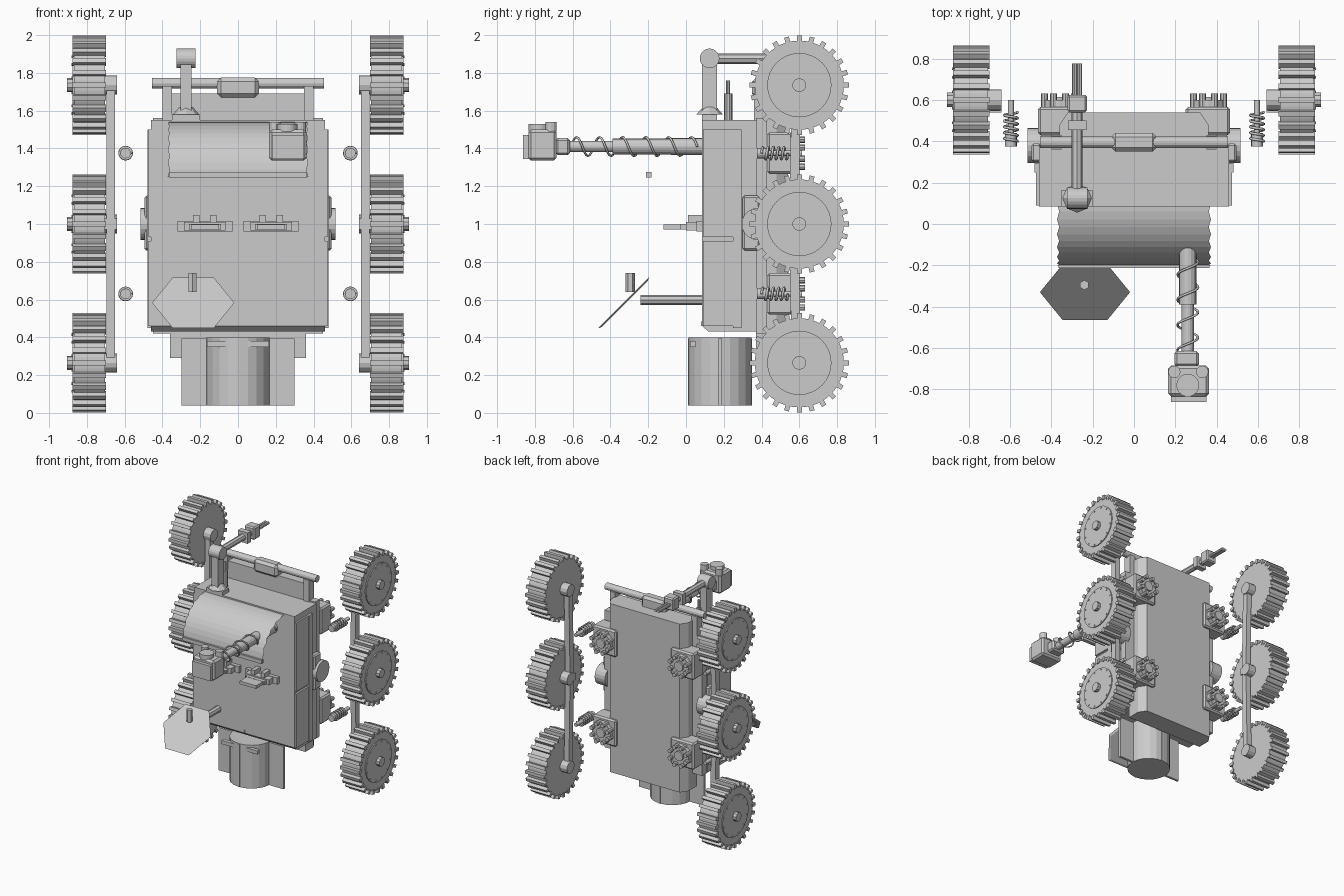
import bpy, bmesh, math
from mathutils import Vector, Matrix

cube = bpy.data.objects.get("Cube")
if cube:
    bpy.data.objects.remove(cube, do_unlink=True)

grey = bpy.data.materials.new("light_grey")
grey.use_nodes = True
grey.diffuse_color = (0.6, 0.6, 0.6, 1)
grey.node_tree.nodes["Principled BSDF"].inputs["Base Color"].default_value = (0.6, 0.6, 0.6, 1)


def finish(name, bm):
    bmesh.ops.recalc_face_normals(bm, faces=bm.faces)
    mesh = bpy.data.meshes.new(name)
    bm.to_mesh(mesh)
    bm.free()
    obj = bpy.data.objects.new(name, mesh)
    mesh.materials.append(grey)
    bpy.context.collection.objects.link(obj)
    return obj


def add_box(bm, x, y, z, turn=Matrix()):
    """Box from three (low, high) ranges."""
    mid = Vector([sum(r) / 2 for r in (x, y, z)])
    size = [r[1] - r[0] for r in (x, y, z)]
    bmesh.ops.create_cube(bm, size=1, matrix=turn @ Matrix.Translation(mid) @ Matrix.Diagonal((*size, 1)))


def add_tube(bm, start, end, r, r2=None, sides=16):
    """Solid cylinder or cone between two points."""
    a, b = Vector(start), Vector(end)
    turn = (b - a).to_track_quat('Z', 'Y').to_matrix().to_4x4()
    bmesh.ops.create_cone(bm, cap_ends=True, segments=sides, radius1=r, radius2=r if r2 is None else r2,
                          depth=(b - a).length, matrix=Matrix.Translation((a + b) / 2) @ turn)


def box(name, x, y, z, bevel=0):
    bm = bmesh.new()
    add_box(bm, x, y, z)
    if bevel:
        bmesh.ops.bevel(bm, geom=bm.edges[:], offset=bevel, segments=1, affect='EDGES')
    return finish(name, bm)


def tube(name, start, end, r, r2=None, sides=16):
    bm = bmesh.new()
    add_tube(bm, start, end, r, r2, sides)
    return finish(name, bm)


def prism(name, points, place, low, high):
    """Extrude a 2D outline; place(u, v, w) gives the 3D point."""
    bm = bmesh.new()
    face = bm.faces.new([bm.verts.new(place(u, v, low)) for u, v in points])
    out = bmesh.ops.extrude_face_region(bm, geom=[face])
    shift = Vector(place(0, 0, high)) - Vector(place(0, 0, low))
    bmesh.ops.translate(bm, vec=shift, verts=[g for g in out["geom"] if isinstance(g, bmesh.types.BMVert)])
    return finish(name, bm)


def coil(name, x, z, y0, y1, r, turns, wire):
    """Helical wire running along y."""
    curve = bpy.data.curves.new(name, 'CURVE')
    curve.dimensions = '3D'
    curve.bevel_depth = wire
    curve.bevel_resolution = 1
    curve.use_fill_caps = True
    line = curve.splines.new('POLY')
    count = int(turns * 16)
    line.points.add(count)
    for i, p in enumerate(line.points):
        t = i / count
        a = math.tau * turns * t
        p.co = (x + r * math.cos(a), y0 + (y1 - y0) * t, z + r * math.sin(a), 1)
    obj = bpy.data.objects.new(name, curve)
    curve.materials.append(grey)
    bpy.context.collection.objects.link(obj)


def wheel(name, s, z):
    bm = bmesh.new()
    y = 0.6
    add_tube(bm, (s * .705, y, z), (s * .868, y, z), .236, sides=48)
    add_tube(bm, (s * .86, y, z), (s * .876, y, z), .17, sides=32)
    add_tube(bm, (s * .86, y, z), (s * .905, y, z), .037, sides=10)
    add_tube(bm, (s * .64, y, z), (s * .71, y, z), .05, sides=12)
    for i in range(24):
        turn = Matrix.Translation((0, y, z)) @ Matrix.Rotation(math.tau * i / 24, 4, 'X')
        add_box(bm, sorted((s * .70, s * .875)), (-.013, .013), (.225, .263), turn)
    for i in range(12):
        a = math.tau * (i + .5) / 12
        c = (y + .155 * math.cos(a), z + .155 * math.sin(a))
        add_tube(bm, (s * .87, *c), (s * .881, *c), .007, sides=6)
    finish(name, bm)


# Main hull: box with a chamfered lower lip and a narrower belly behind
prism("hull", [(.085, .46), (.085, 1.55), (.375, 1.55), (.375, .43), (.12, .43)],
      lambda u, v, w: (w, u, v), -.46, .46)
prism("belly", [(-.36, .37), (.36, .37), (.36, .48), (.32, .54), (-.32, .54), (-.36, .48)],
      lambda u, v, w: (u, v, w), .29, 1.69)
box("belly_flange", (-.45, .45), (.37, .43), (.42, 1.56))
box("front_seam", (-.006, .006), (.08, .09), (.46, .485))

# Wheels, rockers, springs, corner motors and side pods
for s, side in ((1, "left"), (-1, "right")):
    def X(a, b):
        return sorted((s * a, s * b))
    for z, place in ((.265, "lower"), (1.0, "middle"), (1.735, "upper")):
        wheel(f"{side}_{place}_wheel", s, z)
    prism(f"{side}_rocker", [(.56, .28), (.545, 1.0), (.56, 1.72), (.61, 1.72), (.595, 1.0), (.61, .28)],
          lambda u, v, w: (w, u, v), *X(.65, .695))
    box(f"{side}_rocker_joint", X(.64, .72), (.54, .6), (.97, 1.03))
    box(f"{side}_lower_skirt", X(.455, .475), (.09, .25), (.46, .91))
    box(f"{side}_upper_skirt", X(.455, .475), (.09, .25), (.93, 1.50))
    box(f"{side}_side_rail", X(.455, .48), (.25, .295), (.45, 1.50))
    box(f"{side}_pod_mount", X(.45, .495), (.30, .39), (.86, 1.15), .01)
    tube(f"{side}_pod", (s * .42, .38, 1.0), (s * .515, .38, 1.0), .085, sides=20)
    box(f"{side}_hinge_bracket", X(.35, .40), (.36, .43), (1.55, 1.73))
    for z, place in ((.63, "lower"), (1.375, "upper")):
        tag = f"{side}_{place}"
        tube(tag + "_shock_rod", (s * .595, .42, z), (s * .595, .60, z), .015)
        tube(tag + "_shock_body", (s * .595, .375, z), (s * .595, .44, z), .028)
        coil(tag + "_spring", s * .595, z, .40, .54, .032, 5, .007)
        box(tag + "_motor_plate", X(.25, .465), (.43, .565), (z - .11, z + .11), .012)
        bm = bmesh.new()
        add_tube(bm, (s * .36, .56, z), (s * .36, .60, z), .085, sides=20)
        add_tube(bm, (s * .36, .60, z), (s * .36, .615, z), .04, sides=12)
        for i in range(8):
            a = math.tau * (i + .5) / 8
            c = (s * .36 + .078 * math.cos(a), z + .078 * math.sin(a))
            add_tube(bm, (c[0], .56, c[1]), (c[0], .63, c[1]), .017, sides=8)
        finish(tag + "_motor", bm)

    # Front handles
    bm = bmesh.new()
    add_box(bm, X(.03, .32), (.055, .09), (.96, 1.015))
    add_box(bm, X(.065, .285), (0, .06), (.965, 1.01))
    for x in (.13, .22):
        add_box(bm, X(x - .017, x + .017), (.01, .09), (.99, 1.048))
    add_box(bm, X(.09, .26), (-.03, .01), (.97, 1.0))
    add_box(bm, X(.10, .25), (-.12, -.03), (.972, .998))
    finish(f"{side}_front_handle", bm)

# Hinge bar across the top
tube("hinge_bar", (-.455, .395, 1.745), (.455, .395, 1.745), .028, sides=12)
box("hinge_block", (-.11, .11), (.35, .44), (1.67, 1.775), .02)

# Curved visor sheet with a bar on its lower edge
bm = bmesh.new()
rows = []
for i in range(13):
    a = math.pi / 2 * i / 12
    y, z = .1 - .3 * math.sin(a), 1.25 + .29 * math.cos(a)
    inset = .01 * (i % 2)
    rows.append([bm.verts.new((s * (.372 - inset), y, z)) for s in (-1, 1)])
for a, b in zip(rows, rows[1:]):
    bm.faces.new((a[0], a[1], b[1], b[0]))
finish("visor", bm)
box("visor_bar", (-.365, .365), (-.213, -.183), (1.245, 1.275))

# Robot arm with wound cable and boxy head
ax, az = .26, 1.41
tube("arm_inner", (ax, .1, az), (ax, -.08, az), .045)
tube("arm_middle", (ax, -.08, az), (ax, -.39, az), .042)
tube("arm_outer", (ax, -.38, az), (ax, -.64, az), .03)
coil("arm_cable", ax, az, .06, -.61, .05, 5.5, .006)
box("arm_neck", (.195, .315), (-.69, -.615), (1.365, 1.455), .012)
box("arm_head", (.165, .363), (-.835, -.685), (1.335, 1.50), .015)
box("arm_head_front", (.18, .35), (-.862, -.82), (1.345, 1.47))
tube("arm_head_cap", (ax, -.78, 1.49), (ax, -.78, 1.53), .055, sides=20)
for x in (.195, .33):
    tube("arm_head_knob", (x, -.715, 1.49), (x, -.715, 1.54), .03, sides=12)

# Mast with folded boom
mx = -.275
box("mast_base", (-.35, -.2), (.085, .165), (1.545, 1.58))
tube("mast_foot", (mx, .125, 1.58), (mx, .125, 1.62), .07, .035, 8)
box("mast_column", (mx - .03, mx + .03), (.085, .165), (1.6, 1.86))
tube("mast_joint", (mx - .05, .125, 1.877), (mx + .05, .125, 1.877), .052, sides=20)
tube("mast_boom", (mx, .15, 1.875), (mx, .56, 1.875), .027, sides=8)
box("boom_collar", (mx - .045, mx + .045), (.455, .5), (1.83, 1.92))
box("boom_head", (mx - .047, mx + .047), (.54, .625), (1.825, 1.93), .01)
for s in (-1, 1):
    tube("boom_prong", (mx + s * .012, .62, 1.875), (mx + s * .012, .775, 1.875), .012, sides=8)
tube("antenna", (mx, .223, 1.54), (mx, .223, 1.69), .022, sides=10)
tube("antenna_tip", (mx, .223, 1.68), (mx, .223, 1.76), .011, sides=10)

# Tilted hexagonal dish with its stem and feed
dish_mid = Vector((-.237, -.327, .58))
normal = Vector((0, -1, 1)).normalized()
tube("dish", dish_mid - normal * .008, dish_mid + normal * .003, .17, .222, 6).name = "dish"
dish = bpy.data.objects["dish"]
slant = Matrix.Translation(dish_mid) @ Matrix.Rotation(math.pi / 4, 4, 'X')
bm = bmesh.new()
bmesh.ops.create_cone(bm, cap_ends=True, segments=6, radius1=.20, radius2=.218, depth=.008,
                      matrix=slant @ Matrix.Rotation(math.pi / 2, 4, 'Z'))
bm.to_mesh(dish.data)
bm.free()
tube("dish_feed", (-.24, -.295, .64), (-.24, -.295, .74), .024, sides=6)
tube("dish_stem", (-.24, -.24, .598), (-.24, .09, .598), .027, sides=8)

# Power unit below the hull: drum, fins and grab bar
tube("power_drum", (0, .18, .04), (0, .18, .4), .168, sides=20)
box("power_fin", (-.30, .30), (.17, .19), (.04, .395))
box("power_cross_fin", (-.008, .008), (.01, .35), (.04, .395))
box("power_grab_bar", (-.165, .165), (.02, .05), (.35, .38))
